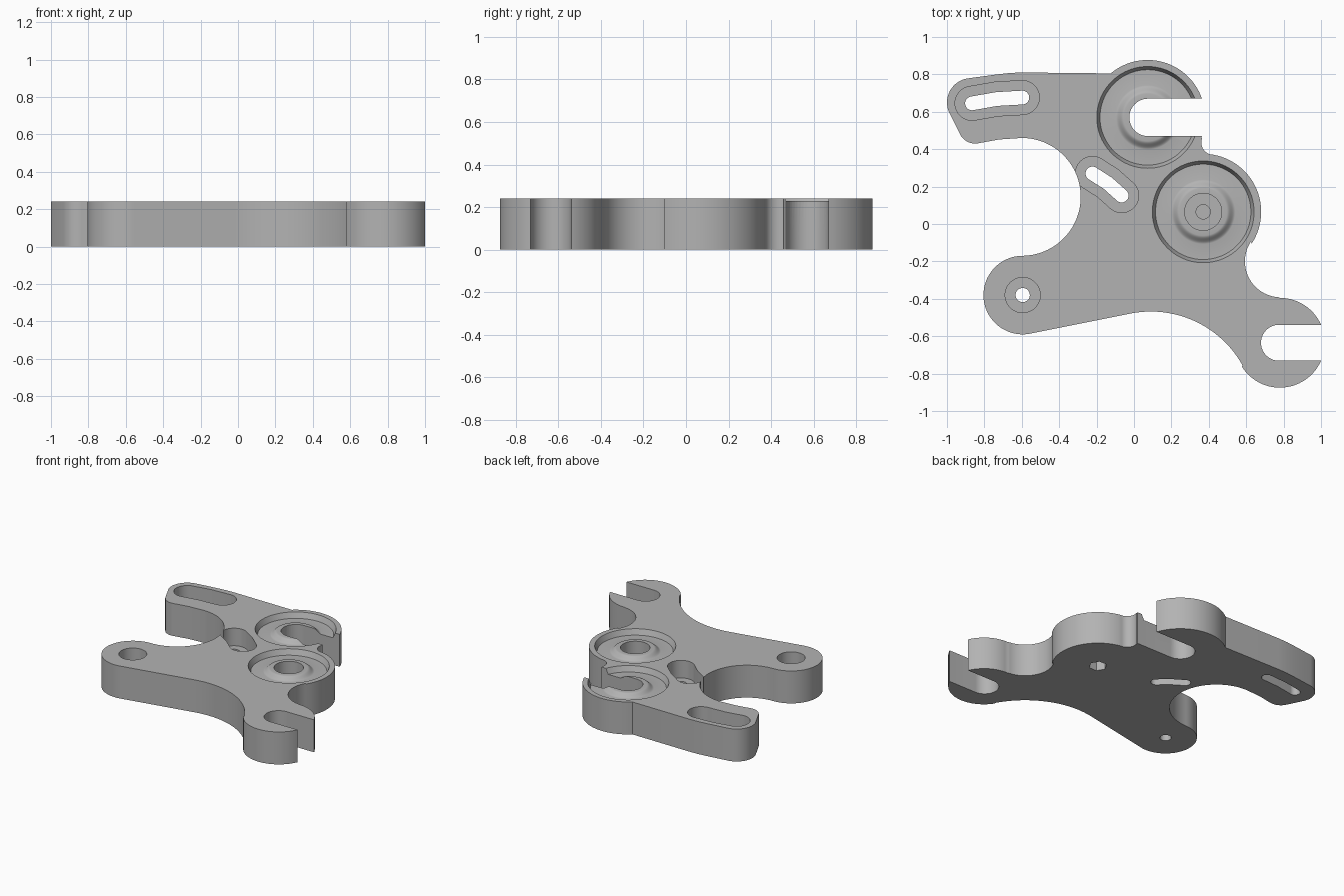
import bpy, bmesh, math
from mathutils import Vector

old = bpy.data.objects.get("Cube")
if old:
    bpy.data.objects.remove(old, do_unlink=True)

TOP = 0.24       # plate thickness
FLOOR = 0.11     # floor of the counterbores
UPPER = (0.073, 0.57)
LOWER = (0.37, 0.065)
PIVOT = (-0.595, -0.38)

grey = bpy.data.materials.new("plain grey")
grey.use_nodes = True
grey.diffuse_color = (0.45, 0.45, 0.45, 1)
grey.node_tree.nodes["Principled BSDF"].inputs["Base Color"].default_value = (0.45, 0.45, 0.45, 1)


def arc(center, r, a0, a1, step=4):
    """Points on an arc between two angles in degrees."""
    n = max(2, round(abs(a1 - a0) / step))
    angles = [math.radians(a0 + (a1 - a0) * i / n) for i in range(n + 1)]
    return [(center[0] + r * math.cos(a), center[1] + r * math.sin(a)) for a in angles]


def circle(center, r, n=64):
    return arc(center, r, 0, 360 - 360 / n, 360 / n)


def slot(path, r):
    """Rounded outline of even width around a short path."""
    pts = [Vector(p) for p in path]
    first, last = pts[1] - pts[0], pts[-1] - pts[-2]
    a0 = math.degrees(math.atan2(first.y, first.x))
    a1 = math.degrees(math.atan2(last.y, last.x))
    sides = []
    for i in range(1, len(pts) - 1):
        d = (pts[i + 1] - pts[i - 1]).normalized()
        sides.append((pts[i], Vector((-d.y, d.x)) * r))
    return (arc(pts[-1], r, a1 - 90, a1 + 90, 9)
            + [tuple(p + n) for p, n in reversed(sides)]
            + arc(pts[0], r, a0 + 90, a0 + 270, 9)
            + [tuple(p - n) for p, n in sides])


def finish(name, bm):
    bmesh.ops.remove_doubles(bm, verts=bm.verts, dist=0.0002)
    bmesh.ops.recalc_face_normals(bm, faces=bm.faces)
    mesh = bpy.data.meshes.new(name)
    bm.to_mesh(mesh)
    bm.free()
    mesh.materials.append(grey)
    obj = bpy.data.objects.new(name, mesh)
    bpy.context.collection.objects.link(obj)
    return obj


def prism(name, outline, z0, z1):
    bm = bmesh.new()
    face = bm.faces.new([bm.verts.new((x, y, z0)) for x, y in outline])
    new = bmesh.ops.extrude_face_region(bm, geom=[face])["geom"]
    verts = [v for v in new if isinstance(v, bmesh.types.BMVert)]
    bmesh.ops.translate(bm, verts=verts, vec=(0, 0, z1 - z0))
    return finish(name, bm)


def lathe(name, center, profile):
    bm = bmesh.new()
    verts = [bm.verts.new((center[0] + r, center[1], z)) for r, z in profile]
    edges = [bm.edges.new(pair) for pair in zip(verts, verts[1:])]
    bmesh.ops.spin(bm, geom=verts + edges, cent=(*center, 0), axis=(0, 0, 1),
                   angle=math.tau, steps=96, use_duplicate=False)
    return finish(name, bm)


# Plate outline, clockwise from the top edge
outline = (
    arc(UPPER, 0.307, 130, -21)                    # upper boss
    + arc((0.425, 0.435), 0.065, 159, 261, 10)     # fillet between bosses
    + arc(LOWER, 0.31, 80, -33)                    # lower boss
    + arc((0.785, -0.2), 0.192, 147, 266)          # neck of the hook
    + arc((0.78, -0.635), 0.24, 90, -148)          # hook end
    + arc((0.09, -1.03), 0.562, 29, 101, 3)        # lower hollow
    + arc(PIVOT, 0.21, -78, -270)                  # pivot lobe
    + arc((-0.6, 0.145), 0.315, -88, 90, 3)        # side hollow
    + [(-0.72, 0.452)]
    + arc((-0.85, 0.52), 0.09, -80, -158, 10)      # arm corners
    + arc((-0.87, 0.65), 0.13, 200, 100, 8)
    + [(-0.73, 0.8), (-0.66, 0.808), (-0.59, 0.81)]
)
plate = prism("bracket_plate", outline, 0, TOP)

# Open notches
cutters = [
    prism("upper_notch", slot([(0.075, 0.57), (0.9, 0.57)], 0.1), -0.1, 0.4),
    prism("hook_notch", slot([(0.775, -0.635), (1.3, -0.635)], 0.096), -0.1, 0.4),
]

# Stepped slots and the pivot hole
arm_path = [(-0.866, 0.645), (-0.735, 0.668), (-0.597, 0.676)]
mid_path = [(-0.222, 0.27), (-0.14, 0.218), (-0.066, 0.152)]
for name, path in (("arm_slot", arm_path), ("middle_slot", mid_path)):
    cutters.append(prism(name + "_wide", slot(path, 0.091), FLOOR, 0.4))
    cutters.append(prism(name + "_through", slot(path, 0.037), -0.1, 0.3))
cutters.append(prism("pivot_wide", circle(PIVOT, 0.094), FLOOR, 0.4))
cutters.append(prism("pivot_through", circle(PIVOT, 0.038, 32), -0.1, 0.3))

# Round dishes with a raised centre
hump = []
for i in range(9):
    t = i / 8
    hump.append((0.172 - 0.045 * t, 0.2 + 0.028 * t * t * (3 - 2 * t)))
dish = [(0, 0.3), (0.297, 0.3), (0.272, TOP), (0.255, 0.2)] + hump
cutters.append(lathe("upper_dish", UPPER, dish + [(0, 0.228)]))
cutters.append(lathe("lower_dish", LOWER, dish + [
    (0.099, 0.228), (0.099, FLOOR), (0.038, FLOOR), (0.038, 0.09), (0, 0.09)]))

# Six-sided nut pocket under the lower dish
cutters.append(prism("nut_pocket", circle(LOWER, 0.062, 6), -0.1, 0.075))

# Cut everything out of the plate
bpy.context.view_layer.objects.active = plate
for cutter in cutters:
    cutter.hide_render = True
    mod = plate.modifiers.new(cutter.name, "BOOLEAN")
    mod.operation = "DIFFERENCE"
    mod.solver = "EXACT"
    mod.object = cutter
    bpy.ops.object.modifier_apply(modifier=mod.name)
    bpy.data.objects.remove(cutter, do_unlink=True)

bpy.ops.object.select_all(action="DESELECT")
plate.select_set(True)
bpy.ops.object.shade_smooth_by_angle(angle=math.radians(30))
